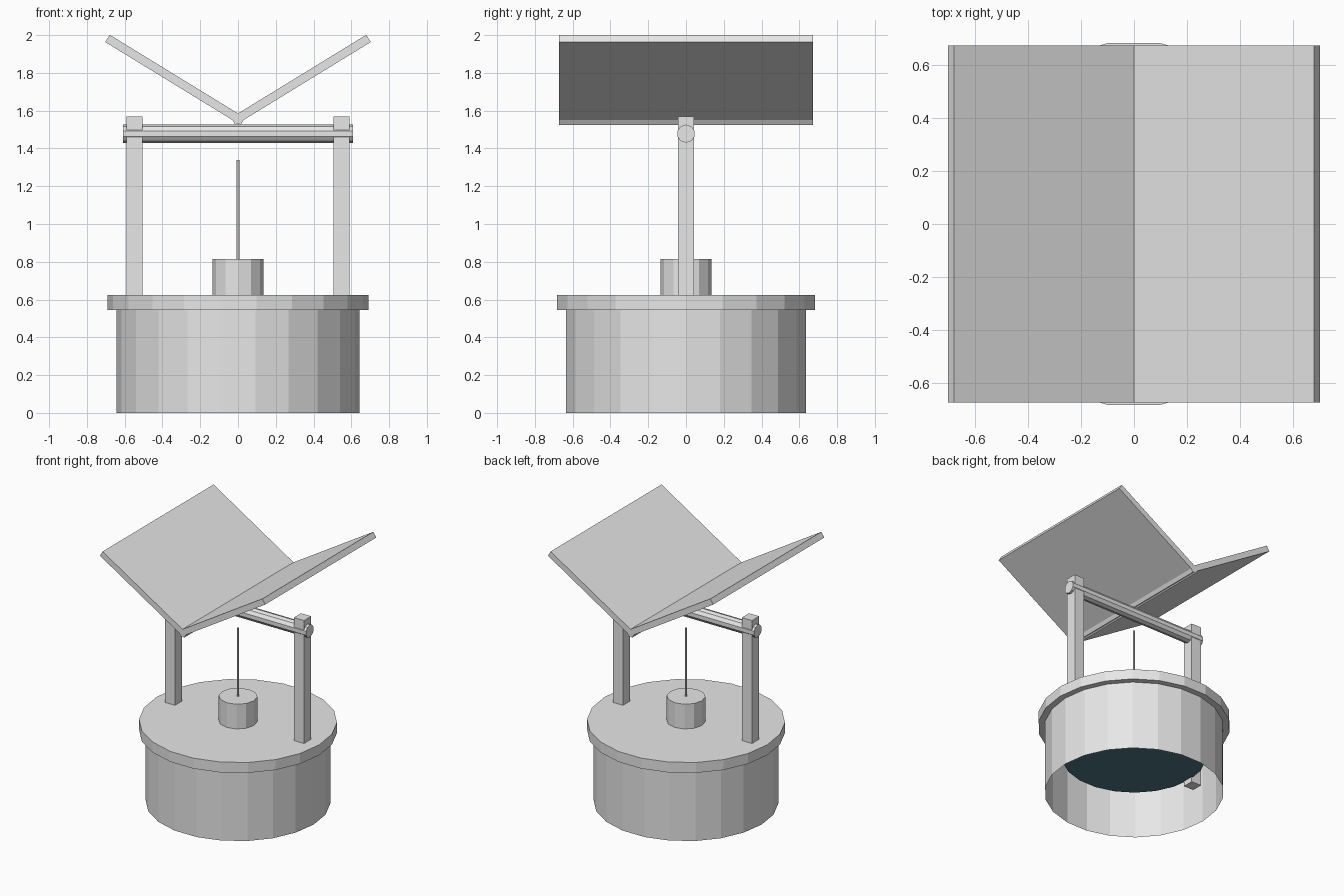
import bpy, bmesh, math
from mathutils import Matrix

if "Cube" in bpy.data.objects:
    bpy.data.objects.remove(bpy.data.objects["Cube"])


def material(name, rgb):
    m = bpy.data.materials.new(name)
    m.diffuse_color = (*rgb, 1.0)
    m.use_nodes = True
    m.node_tree.nodes["Principled BSDF"].inputs["Base Color"].default_value = m.diffuse_color
    return m


grey = material("pale grey", (0.8, 0.8, 0.8))
teal = material("dark teal", (0.07, 0.18, 0.22))


def finish(name, bm, mat):
    bmesh.ops.recalc_face_normals(bm, faces=bm.faces[:])
    me = bpy.data.meshes.new(name)
    bm.to_mesh(me)
    bm.free()
    me.materials.append(mat)
    ob = bpy.data.objects.new(name, me)
    bpy.context.scene.collection.objects.link(ob)
    return ob


def cylinder(name, radius, z0, z1, sides, mat=grey, caps=True):
    """Upright prism with one corner on the +x axis."""
    bm = bmesh.new()
    angles = [2 * math.pi * i / sides for i in range(sides)]
    low, high = ([bm.verts.new((radius * math.cos(a), radius * math.sin(a), z))
                  for a in angles] for z in (z0, z1))
    for i in range(sides):
        j = (i + 1) % sides
        bm.faces.new((low[i], low[j], high[j], high[i]))
    if caps:
        bm.faces.new(low[::-1])
        bm.faces.new(high)
    return finish(name, bm, mat)


def box(name, centre, size, tilt=0.0):
    bm = bmesh.new()
    bmesh.ops.create_cube(bm, size=1.0)
    mat = (Matrix.Translation(centre) @ Matrix.Rotation(tilt, 4, "Y")
           @ Matrix.Diagonal((*size, 1.0)))
    bmesh.ops.transform(bm, matrix=mat, verts=bm.verts[:])
    return finish(name, bm, grey)


# Well: open wall, solid rim slab, water disc inside
cylinder("well_wall", 0.643, 0.0, 0.55, 22, caps=False)
cylinder("well_rim", 0.69, 0.545, 0.625, 22)
cylinder("water", 0.52, 0.30, 0.31, 22, teal)

# Bucket and rope
cylinder("bucket", 0.135, 0.615, 0.815, 12)
cylinder("rope", 0.008, 0.80, 1.34, 6)

# Axle lying along x
axle = cylinder("axle", 0.048, -0.61, 0.61, 10)
axle.data.transform(Matrix.Translation((0, 0, 1.478)) @ Matrix.Rotation(math.pi / 2, 4, "Y"))

# Posts and V-shaped roof, one of each per side
for side, s in (("left", -1), ("right", 1)):
    box(side + "_post", (s * 0.548, 0, 0.915), (0.086, 0.086, 1.31))
    box(side + "_roof_panel", (s * 0.333, 0, 1.763), (0.84, 1.347, 0.045),
        tilt=-s * math.radians(31.5))
